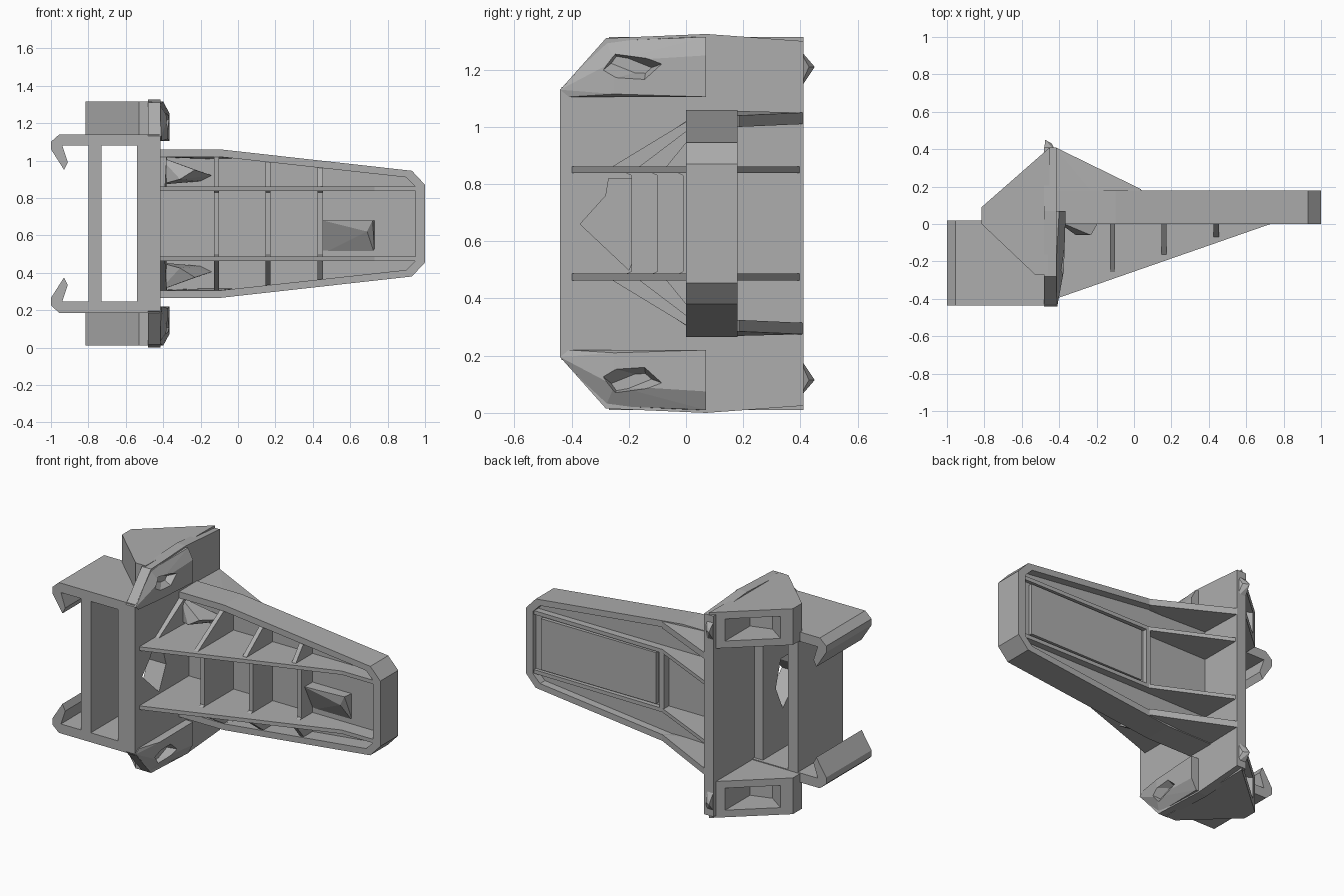
import bpy
import bmesh
from mathutils import Vector

cube = bpy.data.objects.get("Cube")
if cube:
    bpy.data.objects.remove(cube)

grey = bpy.data.materials.new("plain grey")
grey.use_nodes = True
COLOUR = (0.42, 0.42, 0.42, 1)
grey.diffuse_color = COLOUR
grey.node_tree.nodes["Principled BSDF"].inputs["Base Color"].default_value = COLOUR

MIRROR = 1.325  # the model is symmetric about half this height


def finish(name, bm):
    bmesh.ops.recalc_face_normals(bm, faces=bm.faces)
    mesh = bpy.data.meshes.new(name)
    bm.to_mesh(mesh)
    bm.free()
    mesh.materials.append(grey)
    ob = bpy.data.objects.new(name, mesh)
    bpy.context.collection.objects.link(ob)
    return ob


def prism(name, axis, pts, lo, hi, flip=False):
    """Extrude a profile along an axis; flip mirrors it top to bottom."""
    bm = bmesh.new()
    place = {"x": lambda a, b, d: (d, a, b),
             "y": lambda a, b, d: (a, d, b),
             "z": lambda a, b, d: (a, b, d)}[axis]
    rings = [[bm.verts.new(place(a, b, d)) for a, b in pts] for d in (lo, hi)]
    bm.faces.new(rings[0])
    bm.faces.new(rings[1])
    for i in range(len(pts)):
        j = (i + 1) % len(pts)
        bm.faces.new((rings[0][i], rings[0][j], rings[1][j], rings[1][i]))
    if flip:
        for v in bm.verts:
            v.co.z = MIRROR - v.co.z
    return finish(name, bm)


def hull(name, pts, flip=False):
    bm = bmesh.new()
    for p in pts:
        v = bm.verts.new(p)
        if flip:
            v.co.z = MIRROR - v.co.z
    res = bmesh.ops.convex_hull(bm, input=bm.verts)
    inside = [g for g in res["geom_interior"] if isinstance(g, bmesh.types.BMVert)]
    bmesh.ops.delete(bm, geom=inside, context="VERTS")
    return finish(name, bm)


def box(name, x, y, z, flip=False):
    return prism(name, "z", [(x[0], y[0]), (x[1], y[0]), (x[1], y[1]), (x[0], y[1])],
                 z[0], z[1], flip)


def cut(target, cutter):
    mod = target.modifiers.new("cut", "BOOLEAN")
    mod.operation = "DIFFERENCE"
    mod.solver = "EXACT"
    mod.object = cutter
    cutter.hide_render = True
    cutter.hide_viewport = True
    cutter.display_type = "WIRE"


def both(profile):
    """Complete an upper half outline with its mirrored lower half."""
    return profile + [(a, MIRROR - b) for a, b in reversed(profile)]


# Upright plate with an irregular opening
plate = prism("plate", "x", both([(-0.44, 1.13), (-0.28, 1.31), (0.07, 1.325), (0.41, 1.30)]),
              -0.48, -0.415)
inner_wall = box("clip_inner_wall", (-0.54, -0.475), (-0.435, 0.0), (0.2, 1.12))
opening = prism("opening_cutter", "x", [(-0.37, 0.66), (-0.28, 0.76), (-0.27, 0.82),
                (-0.18, 0.82), (-0.13, 0.65), (-0.2, 0.5)], -0.65, -0.3)
cut(plate, opening)
cut(inner_wall, opening)

# Clip: outer wall, then hooked arms, wings and lugs on both ends
box("clip_outer_wall", (-0.80, -0.73), (-0.435, 0.02), (0.2, 1.12))

for flip, side in ((False, "upper"), (True, "lower")):
    prism(side + "_clip_hook", "y", [(-1, 1.10), (-0.955, 1.14), (-0.42, 1.14), (-0.42, 1.08),
          (-0.94, 1.08), (-0.91, 0.99), (-0.93, 0.95), (-1, 1.06)], -0.435, 0.02, flip)

    # Wing with a pocket in its slanted back
    wing = prism(side + "_wing", "z", [(-0.815, 0.0), (-0.53, -0.27), (-0.46, -0.27),
                 (-0.45, 0.41), (-0.815, 0.09)], 1.085, 1.315, flip)
    pocket = prism(side + "_pocket_cutter", "z", [(-0.85, 0.2), (-0.52, 0.5), (-0.52, 0.1),
                   (-0.65, 0.06)], 1.13, 1.27, flip)
    cut(wing, pocket)

    # Bulge on the outside of the plate with a sunken facet
    bulge = hull(side + "_bulge", [
        (-0.48, -0.44, 1.13), (-0.48, -0.28, 1.305), (-0.48, 0.07, 1.315),
        (-0.41, -0.44, 1.13), (-0.41, -0.41, 1.105), (-0.48, -0.41, 1.105),
        (-0.42, -0.28, 1.30), (-0.40, 0.07, 1.315), (-0.375, -0.25, 1.23),
        (-0.365, 0.07, 1.25), (-0.365, 0.07, 1.105), (-0.375, -0.25, 1.115),
        (-0.48, 0.07, 1.105)], flip)
    pit = hull(side + "_pit_cutter", [
        (-0.3, -0.26, 1.28), (-0.3, -0.03, 1.24), (-0.3, -0.15, 1.13), (-0.3, -0.36, 1.14),
        (-0.44, -0.24, 1.24), (-0.44, -0.14, 1.2)], flip)
    cut(bulge, pit)

    # Pointed tab on the back edge
    hull(side + "_back_tab", [(-0.48, 0.39, 1.28), (-0.42, 0.39, 1.28), (-0.48, 0.39, 1.12),
         (-0.42, 0.39, 1.12), (-0.475, 0.45, 1.21), (-0.44, 0.43, 1.21)], flip)

    # Long gusset, its fin on the back, and the flared outer wall
    prism(side + "_gusset", "z", [(-0.42, -0.40), (-0.39, -0.39), (0.73, 0.0), (0.96, 0.0),
          (0.96, 0.17), (0.04, 0.18), (-0.42, 0.40)], 0.838, 0.862, flip)
    hull(side + "_flared_wall", [
        (x, y, z) for x, y, zs in ((-0.42, 0.0, (1.02, 1.06)), (-0.42, 0.41, (1.01, 1.05)),
                                   (-0.1, 0.02, (1.02, 1.06)), (0.04, 0.185, (1.00, 1.04)))
        for z in zs], flip)

    # Crumpled brace at the arm root
    hull(side + "_root_brace", [
        (-0.42, 0.02, 0.87), (-0.42, 0.02, 1.02), (-0.31, -0.06, 0.90), (-0.23, -0.06, 0.95),
        (-0.14, 0.1, 0.92), (-0.38, 0.1, 0.88), (-0.2, 0.1, 0.89)], flip)
    hull(side + "_root_web", [
        (-0.42, -0.24, 0.86), (-0.39, -0.24, 0.86), (-0.42, 0.03, 1.04), (-0.38, 0.03, 1.04),
        (-0.42, 0.1, 0.86), (-0.38, 0.1, 0.86)], flip)

# Arm: a shallow tray open to the front
rim = prism("arm_rim", "y", both([(-0.42, 1.06), (-0.1, 1.06), (0.93, 0.945), (1, 0.87)]),
            0.0, 0.18)
hollow = both([(-0.5, 1.02), (-0.1, 1.02), (0.90, 0.91), (0.95, 0.86)])
cut(rim, prism("tray_cutter", "y", hollow, -0.1, 0.3))
prism("arm_floor", "y", both([(-0.42, 1.03), (-0.1, 1.03), (0.91, 0.92), (0.96, 0.87)]),
      0.10, 0.13)

# Raised panel on the back of the arm
prism("back_panel", "y", both([(0.09, 0.825), (0.90, 0.825)]), 0.12, 0.172)
prism("back_panel_border", "y", both([(0.04, 0.85), (0.95, 0.85)]), 0.12, 0.15)
box("panel_end_bar", (0.03, 0.06), (0.12, 0.18), (0.47, 0.855))

# Cross ribs: level in the middle, sloping from gusset to rim outside
for i, x in enumerate((-0.115, 0.16, 0.44)):
    peak = -0.26 + 0.095 * i
    edge = 1.03 - 0.03 * i
    middle = -0.19 + 0.09 * i
    prism("cross_rib", "x", both([(0.12, edge), (0.02, edge), (peak, 0.86),
          (middle, 0.83)]) [1:-1] + [(0.12, MIRROR - edge), (0.12, edge)],
          x - 0.014, x + 0.014)

# Sloped block in the tip bay
hull("tip_block", [(0.45, 0.02, 0.68), (0.45, 0.11, 0.5), (0.45, 0.11, 0.68), (0.72, 0.04, 0.68),
     (0.69, 0.04, 0.62), (0.73, 0.11, 0.5), (0.73, 0.11, 0.68)])
